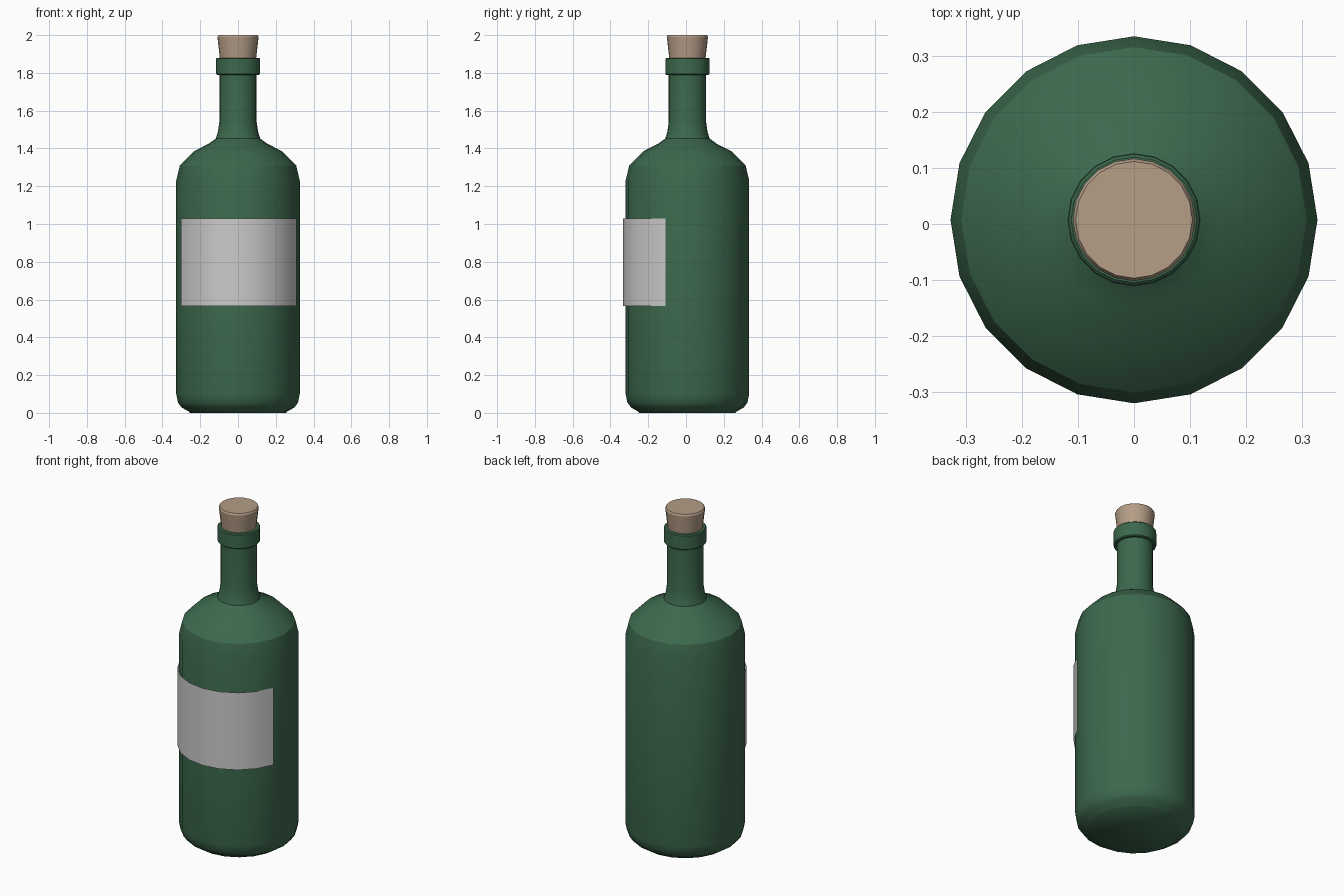
import bpy, bmesh, math

if "Cube" in bpy.data.objects:
    bpy.data.objects.remove(bpy.data.objects["Cube"])

SIDES = 20
CY = 0.0075  # bottle axis sits slightly back because the label protrudes in front


def material(name, rgb):
    m = bpy.data.materials.new(name)
    m.diffuse_color = (*rgb, 1)
    m.use_nodes = True
    m.node_tree.nodes["Principled BSDF"].inputs["Base Color"].default_value = m.diffuse_color
    return m


def finish(bm, name, mat=None):
    me = bpy.data.meshes.new(name)
    bm.to_mesh(me)
    bm.free()
    ob = bpy.data.objects.new(name, me)
    bpy.context.collection.objects.link(ob)
    if mat:
        me.materials.append(mat)
    bpy.context.view_layer.objects.active = ob
    ob.select_set(True)
    bpy.ops.object.shade_smooth_by_angle(angle=math.radians(30))
    ob.select_set(False)
    return ob


def lathe(name, profile, mat):
    """Turn a (radius, z) profile, listed bottom to top, into a capped solid."""
    bm = bmesh.new()
    rings = [[bm.verts.new((r * math.cos(math.tau * i / SIDES),
                            CY + r * math.sin(math.tau * i / SIDES), z))
              for i in range(SIDES)] for r, z in profile]
    for a, b in zip(rings, rings[1:]):
        for i in range(SIDES):
            j = (i + 1) % SIDES
            bm.faces.new((a[i], a[j], b[j], b[i]))
    bm.faces.new(rings[0][::-1])
    bm.faces.new(rings[-1])
    return finish(bm, name, mat)


glass = material("green_glass", (0.046, 0.14, 0.074))
cork_mat = material("cork", (0.46, 0.34, 0.24))

# Body with rounded base and shoulder
lathe("body", [(0.255, 0.005), (0.262, 0.008), (0.298, 0.028), (0.318, 0.055),
               (0.327, 0.10), (0.327, 1.23), (0.308, 1.31), (0.234, 1.385),
               (0.155, 1.425), (0.118, 1.452)], glass)
# Flared neck
lathe("neck", [(0.118, 1.45), (0.106, 1.49), (0.099, 1.54), (0.099, 1.80)], glass)
# Collar around the mouth
lathe("collar", [(0.112, 1.79), (0.117, 1.795), (0.117, 1.875), (0.112, 1.88)], glass)
# Tapered cork
lathe("cork", [(0.094, 1.86), (0.109, 1.99), (0.104, 2.0)], cork_mat)

# Label: thin sheet following the front of the body, shifted forward
bm = bmesh.new()
strip = []
for i in range(9):
    a = math.radians(198 + 18 * i)
    x, y = 0.327 * math.cos(a), 0.327 * math.sin(a) - 0.0075
    if i == 0:
        x, y = -0.301, -0.128
    strip.append([bm.verts.new((x, y, z)) for z in (0.565, 1.03)])
for a, b in zip(strip, strip[1:]):
    bm.faces.new((a[0], b[0], b[1], a[1]))
finish(bm, "label")

# Rest the base on the ground
for ob in bpy.data.objects["body"], :
    for v in ob.data.vertices:
        if v.co.z < 0.006:
            v.co.z = 0
